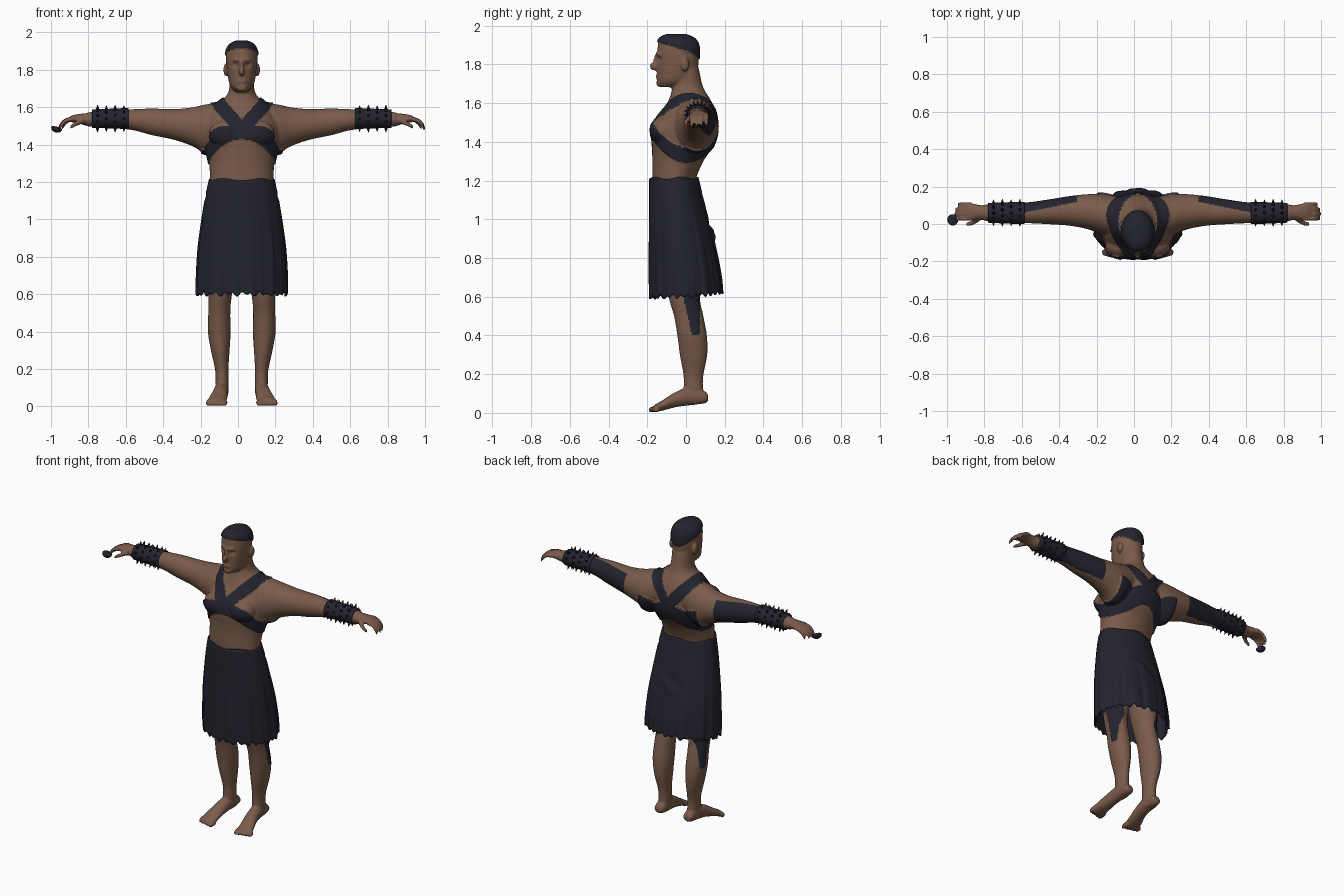
import bpy, bmesh, math
from mathutils import Matrix, Vector

if "Cube" in bpy.data.objects:
    bpy.data.objects.remove(bpy.data.objects["Cube"])

CENTRE = 0.02  # the body stands slightly off the origin


def material(name, rgb):
    m = bpy.data.materials.new(name)
    m.use_nodes = True
    m.diffuse_color = (*rgb, 1)
    m.node_tree.nodes["Principled BSDF"].inputs["Base Color"].default_value = (*rgb, 1)
    return m


SKIN = material("brown skin", (0.195, 0.105, 0.069))
DARK = material("dark navy leather", (0.017, 0.017, 0.028))


def spline(rows, n=5):
    """Smoothly interpolate section rows."""
    out = []
    for i in range(len(rows) - 1):
        a, b, c, d = (rows[max(0, min(len(rows) - 1, i + k))] for k in (-1, 0, 1, 2))
        for j in range(n):
            t = j / n
            out.append([q + 0.5 * t * (r - p + t * (2*p - 5*q + 4*r - s + t * (3*(q - r) + s - p)))
                        for p, q, r, s in zip(a, b, c, d)])
    return out + [list(rows[-1])]


def loft(bm, rows, axis, side=1, segs=32, caps=True, warp=None):
    """Skin oval sections: (position, centre, radius, low, high)."""
    rings = []
    for t, c, r, lo, hi in spline(rows):
        ring = []
        for k in range(segs):
            a = math.tau * k / segs
            u, v = c + r * math.cos(a), (lo + hi) / 2 + (hi - lo) / 2 * math.sin(a)
            p = Vector({"x": (t, u, v), "y": (u, t, v), "z": (u, v, t)}[axis])
            if warp:
                p = warp(p, a)
            p.x *= side
            ring.append(bm.verts.new(p))
        rings.append(ring)
    for r0, r1 in zip(rings, rings[1:]):
        for k in range(segs):
            j = (k + 1) % segs
            bm.faces.new((r0[k], r0[j], r1[j], r1[k]))
    if caps:
        bm.faces.new(rings[0])
        bm.faces.new(rings[-1])


def blob(bm, centre, size):
    bmesh.ops.create_uvsphere(bm, u_segments=24, v_segments=16, radius=1,
                              matrix=Matrix.Translation(centre) @ Matrix.Diagonal((*size, 1)))


def finish(name, bm, mats, x=CENTRE):
    bmesh.ops.recalc_face_normals(bm, faces=bm.faces)
    me = bpy.data.meshes.new(name)
    bm.to_mesh(me)
    bm.free()
    for m in mats:
        me.materials.append(m)
    ob = bpy.data.objects.new(name, me)
    ob.location.x = x
    bpy.context.collection.objects.link(ob)
    return ob


# Torso, neck and head
bm = bmesh.new()
loft(bm, [(.95, 0, .14, -.14, .07), (1.1, 0, .165, -.165, .05), (1.2, 0, .17, -.174, .05),
          (1.3, 0, .174, -.174, .09), (1.36, 0, .188, -.176, .13), (1.43, 0, .202, -.18, .157),
          (1.5, 0, .2, -.163, .16), (1.57, 0, .17, -.115, .148), (1.62, 0, .13, -.088, .125),
          (1.66, 0, .083, -.075, .1), (1.7, 0, .067, -.068, .083), (1.78, 0, .064, -.06, .066)], "z")
loft(bm, [(1.682, 0, .03, -.135, -.04), (1.71, 0, .06, -.15, .03), (1.75, 0, .072, -.15, .058),
          (1.8, 0, .079, -.15, .064), (1.85, 0, .084, -.15, .066), (1.9, 0, .08, -.145, .062),
          (1.932, 0, .062, -.135, .04), (1.949, 0, .03, -.1, .0)], "z")
blob(bm, (0, -.162, 1.79), (.015, .027, .022))    # nose tip
blob(bm, (0, -.15, 1.815), (.010, .02, .04))      # nose bridge
blob(bm, (0, -.142, 1.852), (.052, .015, .010))   # brow
blob(bm, (0, -.146, 1.737), (.024, .011, .009))   # lips
blob(bm, (0, -.138, 1.702), (.028, .016, .018))   # chin

# Paired parts of the body
for s in (-1, 1):
    blob(bm, (s * .085, -.005, 1.80), (.013, .022, .036))  # ear
    blob(bm, (s * .085, -.115, 1.46), (.09, .066, .07))    # chest
    # Arm and palm
    loft(bm, [(.08, .04, .1, 1.42, 1.62), (.18, .05, .11, 1.35, 1.617), (.26, .065, .095, 1.39, 1.6),
              (.36, .07, .08, 1.425, 1.59), (.48, .065, .066, 1.45, 1.593), (.6, .06, .055, 1.48, 1.588),
              (.8, .06, .045, 1.495, 1.575), (.83, .062, .038, 1.5, 1.568), (.87, .064, .043, 1.513, 1.564),
              (.9, .066, .047, 1.518, 1.558), (.92, .066, .042, 1.522, 1.55)], "x", s)
    # Fingers and thumb
    for f in range(4):
        y, reach = .028 + f * .026, (0, .004, .001, -.012)[f]
        loft(bm, [(.89, y, .012, 1.528, 1.554), (.94 + reach, y, .012, 1.516, 1.541),
                  (.965 + reach, y, .011, 1.489, 1.519), (.977 + reach, y, .007, 1.468, 1.495)], "x", s, 12)
    loft(bm, [(.84, .035, .016, 1.513, 1.547), (.88, .008, .014, 1.5, 1.527),
              (.917, -.001, .01, 1.483, 1.504)], "x", s, 12)
    # Leg
    loft(bm, [(.05, .105, .03, -.01, .1), (.13, .105, .035, -.012, .088), (.2, .107, .036, -.014, .091),
              (.3, .115, .05, -.032, .11), (.4, .12, .061, -.045, .108), (.5, .12, .059, -.062, .09),
              (.6, .115, .063, -.09, .072), (.8, .1, .085, -.12, .08), (1.05, .08, .08, -.13, .05)], "z", s)
    # Foot and toes
    loft(bm, [(.115, .105, .018, .066, .085), (.1, .105, .033, .05, .11), (.03, .107, .037, .04, .135),
              (-.05, .115, .041, .03, .11), (-.12, .128, .05, .012, .066), (-.165, .134, .05, .006, .04)], "y", s)
    for t in range(5):
        x, tip, r = .093 + t * .022, -.193 + t * .006, .016 - t * .0012
        loft(bm, [(-.14, x, r, .005, .04), (tip + .018, x, r, .002, .034), (tip, x, r * .6, .005, .024)], "y", s, 12)

body = finish("body", bm, (SKIN, DARK))
remesh = body.modifiers.new("blend", "REMESH")
remesh.mode = "VOXEL"
remesh.voxel_size = .007
smooth = body.modifiers.new("soften", "SMOOTH")
smooth.factor, smooth.iterations = .5, 4
deps = bpy.context.evaluated_depsgraph_get()
merged = bpy.data.meshes.new_from_object(body.evaluated_get(deps))
body.modifiers.clear()
body.data = merged
merged.materials.clear()
for m in (SKIN, DARK):
    merged.materials.append(m)


def hair(p):
    return p.z > 1.75 and p.z > 1.872 - .3 * p.y - 6 * max(0, p.y) ** 2


def harness(p):
    x = abs(p.x)
    if not 1.27 < p.z < 1.66 or x > .215:
        return False
    if abs(p.z - 1.335 - 4.2 * p.y ** 2) < .041:  # chest band
        return True
    a, d = Vector((0, 1.475)), Vector((.14, .165))  # shoulder strap
    q = Vector((x, p.z)) - a
    t = max(0, min(1, q.dot(d) / d.dot(d)))
    return (q - d * t).length < .036


def sleeve(p):
    x = abs(p.x)
    return .325 < x < .63 and p.y > .115 - .2 * (x - .34)


def leg_patch(p):
    return (abs(p.x) > .115 and p.z < .7 and .025 - .235 * (p.z - .43) < p.y < .072
            and p.z > .4 + 15 * (p.y - .05) ** 2)


# Paint the face groups, raise the straps and hair, hollow the eyes
for f in merged.polygons:
    p = f.center
    f.material_index = int(hair(p) or harness(p) or sleeve(p) or leg_patch(p))
normals = [v.normal.copy() for v in merged.vertices]
raised = [hair(v.co) or harness(v.co) for v in merged.vertices]
for v, n, up in zip(merged.vertices, normals, raised):
    if up:
        v.co += n * .008
    elif v.co.z > 1.7 and v.co.y < -.1:
        v.co.y += .013 * math.exp(-((abs(v.co.x) - .034) ** 2 + (v.co.z - 1.826) ** 2) / .0002)
merged.shade_smooth()


# Pleated skirt with a ragged hem and a crumpled fold at the back
def pleat(p, a):
    t = max(0, (1.215 - p.z) / .615)
    wave = math.sin(13 * a) + .6 * math.sin(22 * a + 1) + .4 * math.sin(37 * a)
    k = 1 + .016 * t * wave - .012 * t
    if abs(p.z - 1.12) < .012 and p.y > -.1:
        k -= .02
    fold = math.exp(-(p.x / .07) ** 2 - ((p.z - .94 - .2 * p.x) / .04) ** 2) if p.y > 0 else 0
    ragged = .008 * math.sin(31 * a) + .006 * math.sin(17 * a + 2) + .025 * max(0, math.sin(a))
    rim = .006 * math.sin(5 * a) * (1 - t) ** 4
    return Vector((p.x * k, p.y * k + fold * .02 * math.sin(p.z * 160 + p.x * 30), p.z + ragged * t ** 3 + rim))


bm = bmesh.new()
loft(bm, [(1.213, 0, .176, -.19, .064), (1.12, 0, .196, -.191, .087), (1.0, 0, .216, -.192, .117),
          (.85, 0, .236, -.194, .156), (.7, 0, .245, -.194, .184), (.6, 0, .246, -.193, .193)],
     "z", segs=160, caps=False, warp=pleat)
skirt = finish("skirt", bm, (DARK,))
skirt.data.shade_smooth()
thick = skirt.modifiers.new("thickness", "SOLIDIFY")
thick.thickness = .008

# Spiked bracers
for s, label in ((-1, "right"), (1, "left")):
    bm = bmesh.new()
    loft(bm, [(.605, .059, .06, 1.482, 1.596), (.7, .059, .057, 1.487, 1.592),
              (.8, .06, .053, 1.488, 1.587)], "x", s)
    finish(label + "_bracer", bm, (DARK,)).data.shade_smooth()
    bpy.context.view_layer.objects.active = bpy.data.objects[label + "_bracer"]
    bm = bmesh.new()
    for row in range(4):
        for k in range(10):
            a = math.tau * (k + .5 * (row % 2)) / 10
            d = Vector((0, math.cos(a), math.sin(a)))
            spot = Vector((s * (.63 + row * .047), .06, 1.539)) + d * .06
            bmesh.ops.create_cone(bm, cap_ends=True, segments=8, radius1=.011, radius2=.001, depth=.028,
                                  matrix=Matrix.Translation(spot) @ d.to_track_quat("Z", "Y").to_matrix().to_4x4())
    finish(label + "_bracer_spikes", bm, (DARK,))

# Small domed knob at the right fingertips
bm = bmesh.new()
bmesh.ops.create_uvsphere(bm, u_segments=24, v_segments=16, radius=.03)
for v in bm.verts:
    v.co.z = v.co.z * .8 if v.co.z < 0 else v.co.z * .25
bmesh.ops.transform(bm, verts=bm.verts, matrix=Matrix.Translation((-.969, .022, 1.488))
                    @ Matrix.Rotation(math.radians(15), 4, "Y"))
finish("fingertip_knob", bm, (DARK,), 0).data.shade_smooth()
